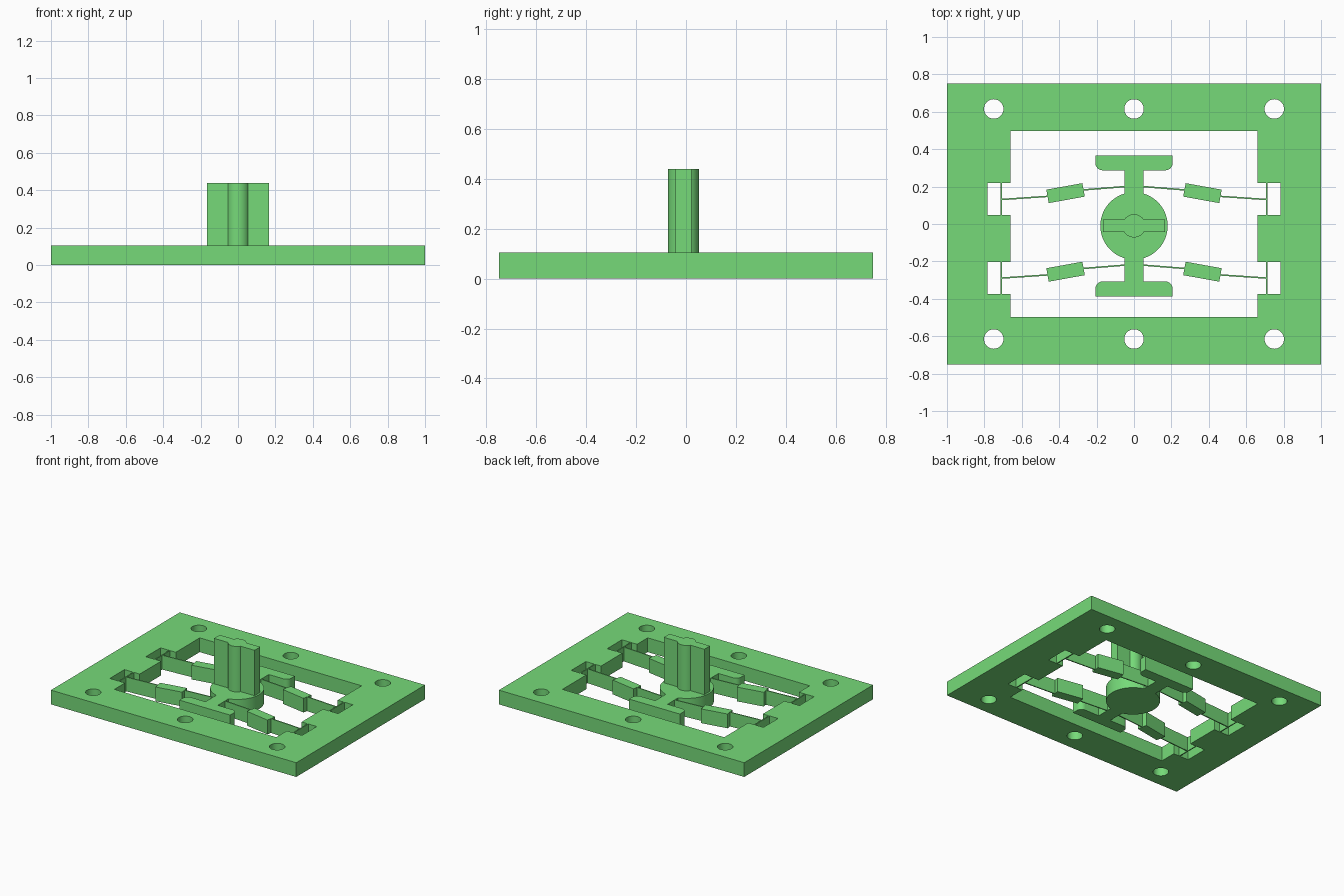
import bpy, bmesh
from math import cos, sin, radians, sqrt, asin, pi
from mathutils import Vector

if "Cube" in bpy.data.objects:
    bpy.data.objects.remove(bpy.data.objects["Cube"])

H = 0.105          # plate thickness
CY = -0.01         # centre of the moving stage in y


def prism(name, pts, z0=0.0, z1=H):
    """Extrude a flat outline from z0 to z1."""
    bm = bmesh.new()
    face = bm.faces.new([bm.verts.new((x, y, z0)) for x, y in pts])
    ext = bmesh.ops.extrude_face_region(bm, geom=[face], use_keep_orig=True)
    top = [v for v in ext["geom"] if isinstance(v, bmesh.types.BMVert)]
    bmesh.ops.translate(bm, verts=top, vec=(0, 0, z1 - z0))
    bmesh.ops.recalc_face_normals(bm, faces=bm.faces)
    mesh = bpy.data.meshes.new(name)
    bm.to_mesh(mesh)
    bm.free()
    ob = bpy.data.objects.new(name, mesh)
    bpy.context.collection.objects.link(ob)
    ob.data.materials.append(green)
    return ob


def rect(x0, x1, y0, y1):
    return [(x0, y0), (x1, y0), (x1, y1), (x0, y1)]


def arc(cx, cy, r, a0, a1, n):
    return [(cx + r * cos(a0 + (a1 - a0) * i / n),
             cy + r * sin(a0 + (a1 - a0) * i / n)) for i in range(n + 1)]


def four_way(q):
    """Mirror a quadrant outline (running from +y axis to +x axis) around CY."""
    right = q + [(x, -y) for x, y in reversed(q) if y > 1e-6]
    full = right + [(-x, y) for x, y in reversed(right) if x > 1e-6]
    return [(x, y + CY) for x, y in full]


def smooth(ob):
    bpy.ops.object.select_all(action='DESELECT')
    ob.select_set(True)
    bpy.context.view_layer.objects.active = ob
    bpy.ops.object.shade_smooth_by_angle(angle=radians(30))


green = bpy.data.materials.new("green")
green.diffuse_color = (0.18, 0.70, 0.19, 1)
green.use_nodes = True
green.node_tree.nodes["Principled BSDF"].inputs["Base Color"].default_value = green.diffuse_color

# frame: plate with window, side notches and bolt holes
frame = prism("frame", rect(-1, 1, -0.75, 0.75))
notches = [(0.047, 0.218), (-0.373, -0.202)]
cuts = [rect(-0.66, 0.66, -0.497, 0.497)]
for s in (-1, 1):
    cuts += [rect(*sorted((s * 0.6, s * 0.784)), y0, y1) for y0, y1 in notches]
for x in (-0.75, 0, 0.75):
    cuts += [arc(x, y, 0.052, 0, 2 * pi, 48)[:-1] for y in (-0.615, 0.615)]
cutters = []
for pts in cuts:
    c = prism("cutter", pts, -0.1, H + 0.1)
    c.hide_render = True
    m = frame.modifiers.new("cut", 'BOOLEAN')
    m.operation, m.solver, m.object = 'DIFFERENCE', 'EXACT', c
    cutters.append(c)
dg = bpy.context.evaluated_depsgraph_get()
result = bpy.data.meshes.new_from_object(frame.evaluated_get(dg))
frame.modifiers.clear()
frame.data = result
for c in cutters:
    bpy.data.objects.remove(c)
smooth(frame)

# moving stage: disc, stem and rounded cross bars
R, W = 0.18, 0.05
stage = four_way([(0.207, 0.377)]
                 + arc(0.167, 0.337, 0.04, 0, -pi / 2, 8)
                 + [(W, 0.297)]
                 + arc(0, 0, R, pi / 2 - asin(W / R), 0, 20))
smooth(prism("moving_stage", stage))

# post: flat bar with a round core
r, hw = 0.062, 0.033
post = four_way(arc(0, 0, r, pi / 2, asin(hw / r), 12)
                + [(0.165, hw)])
smooth(prism("post", post, H, 0.44))

# flexures: thin arms with a stiff block, held by thin blades in the notches
t = 0.004
a = radians(-10.2)
u, v = Vector((cos(a), sin(a))), Vector((-sin(a), cos(a)))
mid = Vector((0.366, 0.165))
inner, outer = mid - u * 0.098, mid + u * 0.098
half = v * 0.0365
thin = Vector((0, t))
root, tip = Vector((W, 0.2)), Vector((0.711 - t, 0.131))
arm = [root + thin, inner + v * t, inner + half, outer + half, outer + v * t,
       tip + thin, tip - thin, outer - v * t, outer - half, inner - half,
       inner - v * t, root - thin]
for s, side in ((-1, "left"), (1, "right")):
    for (y0, y1), dy, row in zip(notches, (0, -0.42), ("back", "front")):
        prism(f"flexure_arm_{row}_{side}", [(s * p.x, p.y + dy) for p in arm])
        prism(f"flexure_blade_{row}_{side}",
              rect(s * 0.711 - t, s * 0.711 + t, y0, y1))
